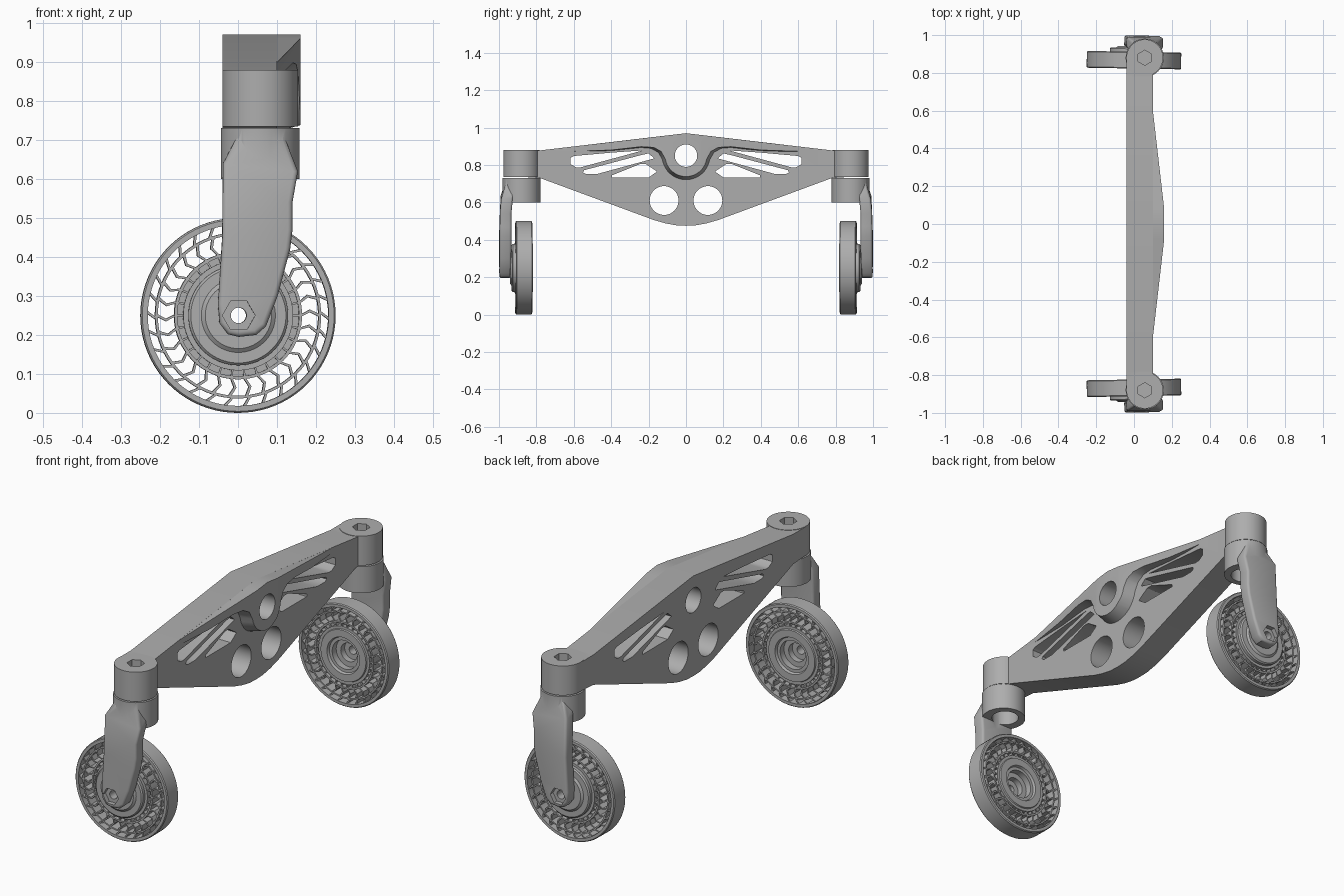
import bpy, bmesh, math
from mathutils import Matrix, Vector

cube = bpy.data.objects.get("Cube")
if cube:
    bpy.data.objects.remove(cube)

grey = bpy.data.materials.new("mid_grey")
grey.use_nodes = True
grey.diffuse_color = (0.42, 0.42, 0.42, 1)
grey.node_tree.nodes["Principled BSDF"].inputs["Base Color"].default_value = grey.diffuse_color

PLACE = {"x": lambda u, v, w: (w, u, v),
         "y": lambda u, v, w: (u, w, v),
         "z": lambda u, v, w: (u, v, w)}


def circle(u, v, r, n=48, start=0.0):
    return [(u + r * math.cos(start + i * math.tau / n),
             v + r * math.sin(start + i * math.tau / n)) for i in range(n)]


def add_prism(bm, pts, axis, a, b, end_pts=None):
    """Extrude an outline along an axis, optionally to a second outline."""
    put = PLACE[axis]
    lo = [bm.verts.new(put(u, v, a)) for u, v in pts]
    hi = [bm.verts.new(put(u, v, b)) for u, v in (end_pts or pts)]
    n = len(pts)
    bm.faces.new(lo)
    bm.faces.new(hi)
    for i in range(n):
        bm.faces.new((lo[i], lo[(i + 1) % n], hi[(i + 1) % n], hi[i]))
    return hi


def add_lathe(bm, profile, n=80):
    """Spin a closed (radius, y) section round the wheel axle."""
    rings = []
    for r, y in profile:
        rings.append([bm.verts.new((x, y, z)) for x, z in circle(0, AXLE, r, n)])
    for k in range(len(rings)):
        p, q = rings[k], rings[(k + 1) % len(rings)]
        for i in range(n):
            j = (i + 1) % n
            bm.faces.new((p[i], p[j], q[j], q[i]))


def finish(bm, name):
    bmesh.ops.recalc_face_normals(bm, faces=bm.faces)
    me = bpy.data.meshes.new(name)
    bm.to_mesh(me)
    bm.free()
    me.materials.append(grey)
    ob = bpy.data.objects.new(name, me)
    bpy.context.collection.objects.link(ob)
    return ob


def activate(ob):
    bpy.ops.object.select_all(action="DESELECT")
    ob.select_set(True)
    bpy.context.view_layer.objects.active = ob


def boolean(ob, other, operation):
    other.hide_render = True
    mod = ob.modifiers.new("bool", "BOOLEAN")
    mod.operation, mod.solver, mod.object = operation, "EXACT", other
    activate(ob)
    bpy.ops.object.modifier_apply(modifier=mod.name)
    bpy.data.objects.remove(other)


def smooth(ob, angle=32):
    activate(ob)
    bpy.ops.object.shade_smooth_by_angle(angle=math.radians(angle))


def mirrored(half):
    """Close a half outline (y >= 0) with its reflection."""
    return half + [(-y, z) for y, z in reversed(half) if y > 0]


AXLE = 0.25
PIVOT_Z = 0.85
STEER_X, STEER_Y = 0.057, 0.88

# Beam plate
bm = bmesh.new()
add_prism(bm, mirrored([(0, 0.97), (0.78, 0.878), (0.88, 0.878), (0.88, 0.737), (0.78, 0.73),
                        (0.17, 0.505), (0.11, 0.488), (0.05, 0.477), (0, 0.475)]),
          "x", -0.04, 0.10)
beam = finish(bm, "beam")

# Raised top rim with the U-shaped pivot housing


def rim(radius, drop):
    arc = [(radius * math.sin(t), PIVOT_Z - radius * math.cos(t))
           for t in [math.radians(a) for a in range(80, -1, -10)]]
    arc[-1] = (0, PIVOT_Z - radius)
    return mirrored([(0, 0.97), (0.64, 0.894), (0.64, 0.872 - drop), (0.40, 0.880 - drop),
                     (0.24, 0.898 - drop), (radius + 0.06, 0.894 - drop),
                     (radius + 0.02, 0.872 - drop)] + arc)


bm = bmesh.new()
outer = add_prism(bm, rim(0.137, 0.008), "x", 0.07, 0.16, rim(0.112, 0))
for y in (-0.08, 0.08):
    bmesh.ops.bisect_plane(bm, geom=bm.verts[:] + bm.edges[:] + bm.faces[:],
                           plane_co=(0, y, 0), plane_no=(0, 1, 0))
for v in bm.verts:
    if v.co.x > 0.15:
        v.co.x = 0.16 - 0.06 * max(0, abs(v.co.y) - 0.08) / 0.52
boolean(beam, finish(bm, "pivot_housing"), "UNION")

# Steering bosses at the beam ends
for s in (-1, 1):
    bm = bmesh.new()
    add_prism(bm, circle(STEER_X, s * STEER_Y, 0.097, 64), "z", 0.735, 0.88)
    boolean(beam, finish(bm, "steering_boss"), "UNION")

# Beam openings: pivot, round holes, slanted slots and hex sockets
slots = [
    [(0.23, 0.878), (0.40, 0.866), (0.60, 0.848), (0.617, 0.838), (0.617, 0.805), (0.59, 0.788),
     (0.565, 0.787)],
    [(0.20, 0.862), (0.24, 0.853), (0.545, 0.772), (0.55, 0.76), (0.535, 0.752), (0.475, 0.752),
     (0.17, 0.835)],
    [(0.155, 0.765), (0.215, 0.805), (0.245, 0.805), (0.395, 0.745), (0.395, 0.733), (0.20, 0.733)],
]
bm = bmesh.new()
add_prism(bm, circle(0, PIVOT_Z, 0.06), "x", -0.1, 0.3)
for s in (-1, 1):
    add_prism(bm, circle(s * 0.117, 0.61, 0.077), "x", -0.1, 0.3)
    add_prism(bm, circle(STEER_X, s * STEER_Y, 0.04, 6, math.pi / 6), "z", 0.82, 0.95)
    for slot in slots:
        add_prism(bm, [(s * y, z) for y, z in slot], "x", -0.1, 0.3)
boolean(beam, finish(bm, "beam_cutter"), "DIFFERENCE")
smooth(beam)

# Fork: bevelled leg joined to a round head
bm = bmesh.new()
top = 0.715
add_prism(bm, [(0.0, top), (-0.04, 0.64), (-0.042, 0.45), (-0.053, 0.28), (-0.049, 0.23),
               (-0.028, 0.202), (0.0, 0.195), (0.045, 0.2), (0.07, 0.222), (0.10, 0.3),
               (0.132, 0.42), (0.138, 0.47), (0.138, 0.54), (0.152, 0.62), (0.115, top)],
          "y", -0.997, -0.935)
for v in bm.verts:
    if v.co.z > 0.7:
        v.co.y += 0.035
    elif v.co.z > 0.6:
        v.co.y += 0.008
bmesh.ops.recalc_face_normals(bm, faces=bm.faces)
caps = [f for f in bm.faces if len(f.verts) > 4]
edges = list({e for f in caps for e in f.edges})
bmesh.ops.triangulate(bm, faces=caps)
bmesh.ops.bevel(bm, geom=[e for e in edges if e.is_valid], offset=0.012, segments=3,
                affect="EDGES", profile=0.5)
fork = finish(bm, "front_fork")
bm = bmesh.new()
add_prism(bm, circle(STEER_X, -STEER_Y, 0.101, 64), "z", 0.6, 0.731)
boolean(fork, finish(bm, "fork_head"), "UNION")

# Fork bores: bearing seat, hex socket and axle hole
bm = bmesh.new()
add_prism(bm, circle(STEER_X, -STEER_Y + 0.01, 0.062), "z", 0.5, 0.68)
boolean(fork, finish(bm, "bearing_cutter"), "DIFFERENCE")
for n, r, depth in ((6, 0.042, -0.975), (32, 0.02, -0.9)):
    bm = bmesh.new()
    add_prism(bm, circle(0, AXLE, r, n), "y", -1.1, depth)
    boolean(fork, finish(bm, "axle_cutter"), "DIFFERENCE")
smooth(fork)

# Wheel: tyre band, hub and thin rings
Y0, Y1 = -0.911, -0.822
bm = bmesh.new()
add_lathe(bm, [(0.232, Y0), (0.246, Y0), (0.25, Y0 + 0.005), (0.25, Y1 - 0.005),
               (0.246, Y1), (0.232, Y1)])
for r, t in ((0.206, 0.007), (0.156, 0.008)):
    add_lathe(bm, [(r, Y0 + 0.006), (r + t, Y0 + 0.006), (r + t, Y1 - 0.006), (r, Y1 - 0.006)])
add_lathe(bm, [(0.02, -0.94), (0.085, -0.94), (0.095, -0.932), (0.122, -0.932), (0.128, -0.926),
               (0.128, Y0), (0.141, Y0), (0.141, -0.88), (0.158, -0.88), (0.158, -0.85),
               (0.141, -0.85), (0.141, Y1 - 0.006), (0.128, Y1 - 0.006), (0.125, Y1),
               (0.09, Y1), (0.085, Y1 - 0.012), (0.07, Y1 - 0.012), (0.07, -0.865),
               (0.045, -0.865), (0.045, -0.895), (0.02, -0.895)])

# Chevron spokes, slanted outer ribs and small inner ribs
spokes = [([(0.162, 0), (0.185, 3.6), (0.208, 0)], 1.1),
          ([(0.211, 2.2), (0.234, -2.2)], 1.0),
          ([(0.139, 0), (0.158, 0)], 1.0)]
COUNT = 30
for k in range(COUNT):
    for line, half in spokes:
        loop = [(r, a - half) for r, a in line] + [(r, a + half) for r, a in reversed(line)]
        pts = []
        for r, a in loop:
            t = math.radians(a + k * 360 / COUNT)
            pts.append((r * math.cos(t), AXLE + r * math.sin(t)))
        add_prism(bm, pts, "y", Y0 + 0.008, Y1 - 0.008)
wheel = finish(bm, "front_wheel")
smooth(wheel)

# Slight toe angle, then reflected copies for the back
pivot = Matrix.Translation(Vector((STEER_X, -STEER_Y, 0)))
toe = pivot @ Matrix.Rotation(math.radians(1), 4, "Z") @ pivot.inverted()
for ob in (fork, wheel):
    ob.data.transform(toe)
    back = ob.copy()
    back.data = ob.data.copy()
    back.name = ob.name.replace("front", "back")
    back.data.transform(Matrix.Diagonal((1, -1, 1, 1)))
    back.data.flip_normals()
    bpy.context.collection.objects.link(back)
